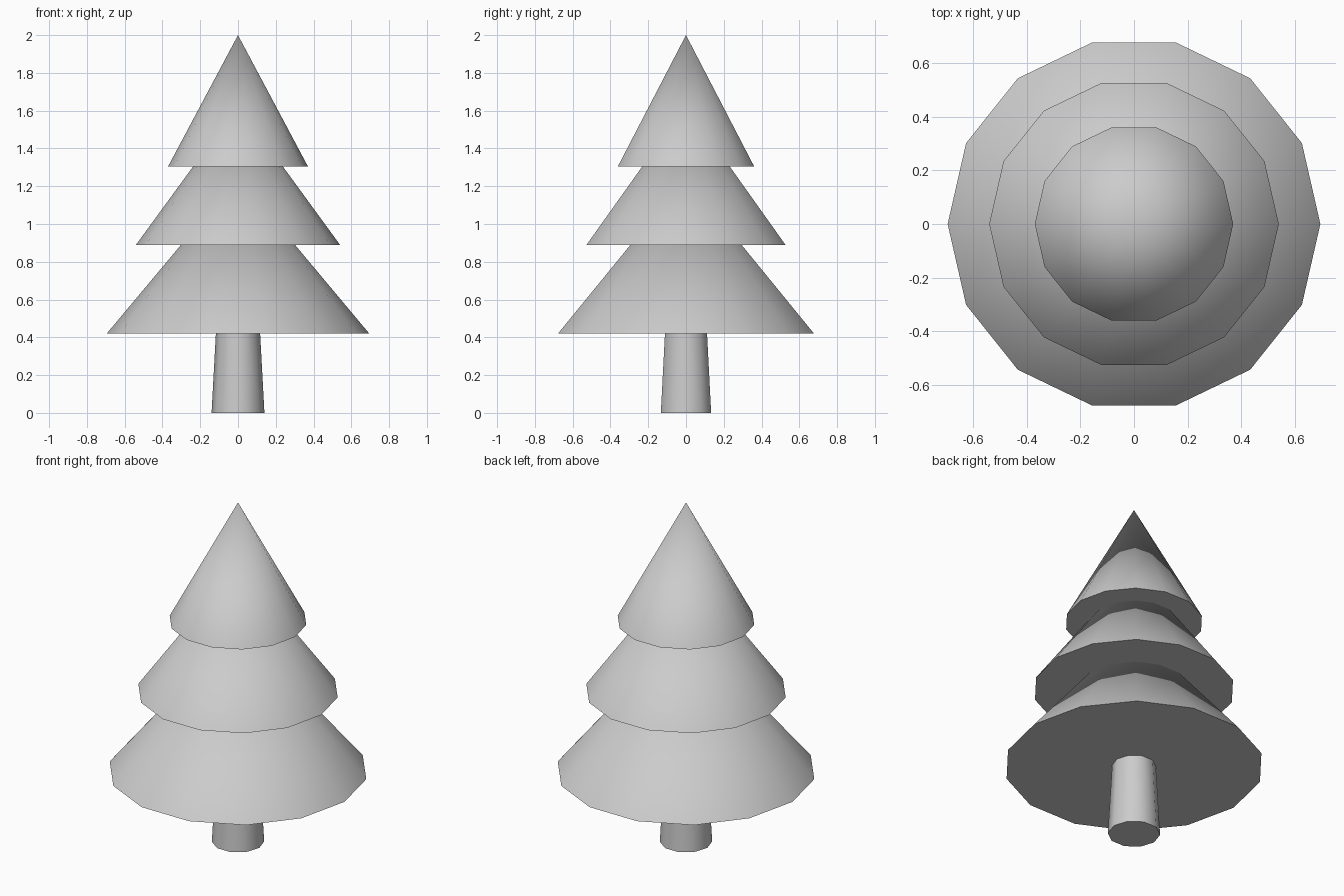
import bpy
import math

cube = bpy.data.objects.get("Cube")
if cube:
    bpy.data.objects.remove(cube, do_unlink=True)

# One plain grey for the whole tree
GREY = (0.6, 0.6, 0.6, 1.0)
grey = bpy.data.materials.new("light grey")
grey.use_nodes = True
grey.diffuse_color = GREY
grey.node_tree.nodes["Principled BSDF"].inputs["Base Color"].default_value = GREY


def add_cone(name, sides, bottom, top, r_bottom, r_top=0.0):
    """Capped cone between two heights, with a corner on the x axis."""
    bpy.ops.mesh.primitive_cone_add(
        vertices=sides, radius1=r_bottom, radius2=r_top, depth=top - bottom,
        location=(0, 0, (bottom + top) / 2), rotation=(0, 0, math.pi / 2))
    obj = bpy.context.object
    obj.name = name
    obj.data.materials.append(grey)
    bpy.ops.object.shade_smooth_by_angle(angle=math.radians(40))
    return obj


# Tapered trunk, reaching a little way into the foliage
add_cone("trunk", 10, 0.0, 0.46, 0.14, 0.115)

# Overlapping foliage cones: name, base height, tip height, base radius
for name, bottom, tip, radius in (
        ("lower_foliage", 0.42, 1.25, 0.695),
        ("middle_foliage", 0.89, 1.63, 0.54),
        ("upper_foliage", 1.305, 2.0, 0.37)):
    add_cone(name, 14, bottom, tip, radius)
